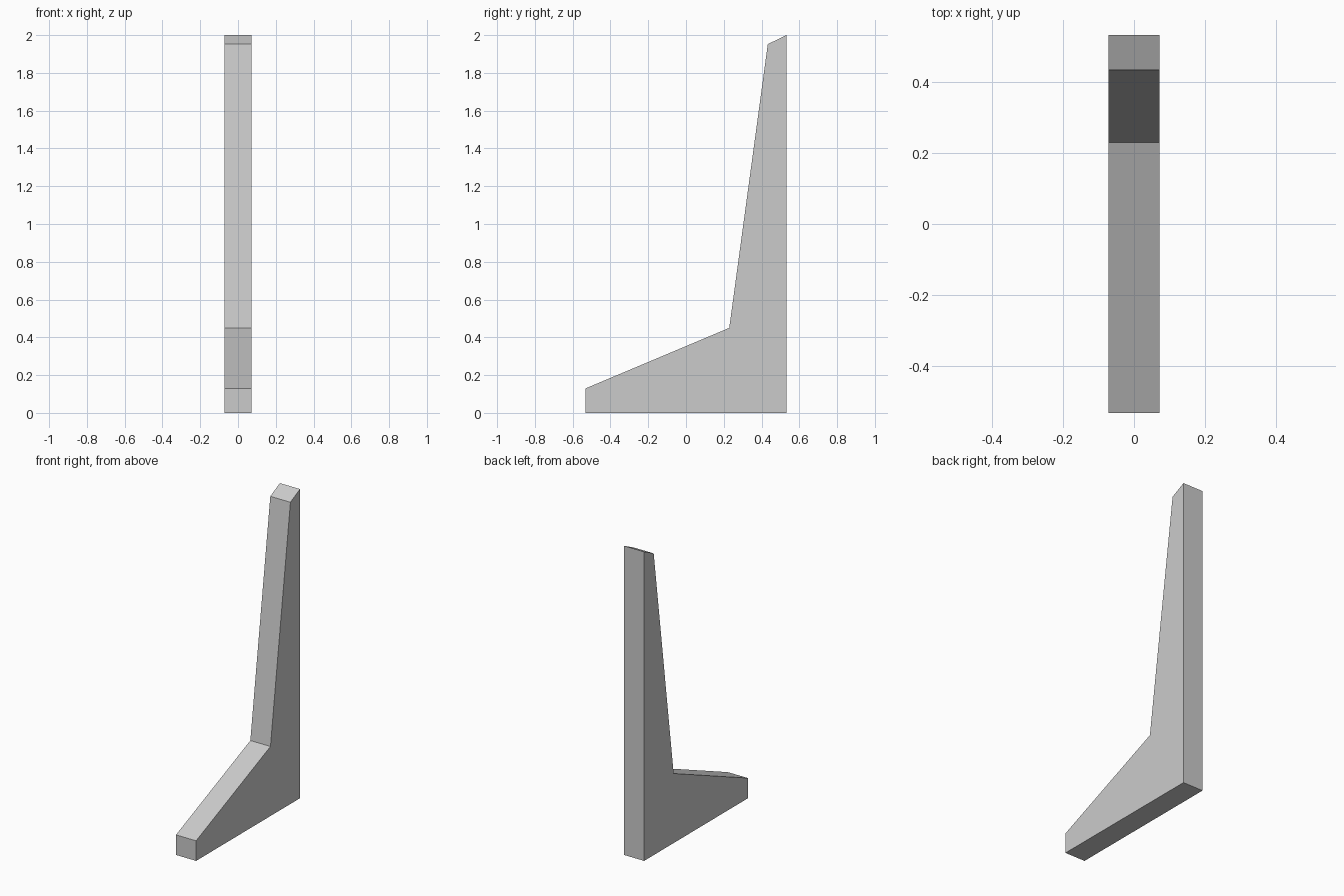
import bpy
import bmesh
from mathutils import Vector

if "Cube" in bpy.data.objects:
    bpy.data.objects.remove(bpy.data.objects["Cube"])

HALF_WIDTH = 0.072

# Side profile (y, z): foot, sloped toe, tapering upright, bevelled tip
PROFILE = [(-0.531, 0), (0.531, 0), (0.531, 2.0),
           (0.433, 1.952), (0.229, 0.45), (-0.531, 0.13)]


def extruded_profile(name, profile, half_width):
    bm = bmesh.new()
    face = bm.faces.new([bm.verts.new((-half_width, y, z)) for y, z in profile])
    result = bmesh.ops.extrude_face_region(bm, geom=[face])
    moved = [v for v in result["geom"] if isinstance(v, bmesh.types.BMVert)]
    bmesh.ops.translate(bm, verts=moved, vec=Vector((2 * half_width, 0, 0)))
    bmesh.ops.recalc_face_normals(bm, faces=bm.faces)
    mesh = bpy.data.meshes.new(name)
    bm.to_mesh(mesh)
    bm.free()
    obj = bpy.data.objects.new(name, mesh)
    bpy.context.collection.objects.link(obj)
    return obj


# Single L-shaped support bracket
extruded_profile("support_bracket", PROFILE, HALF_WIDTH)
